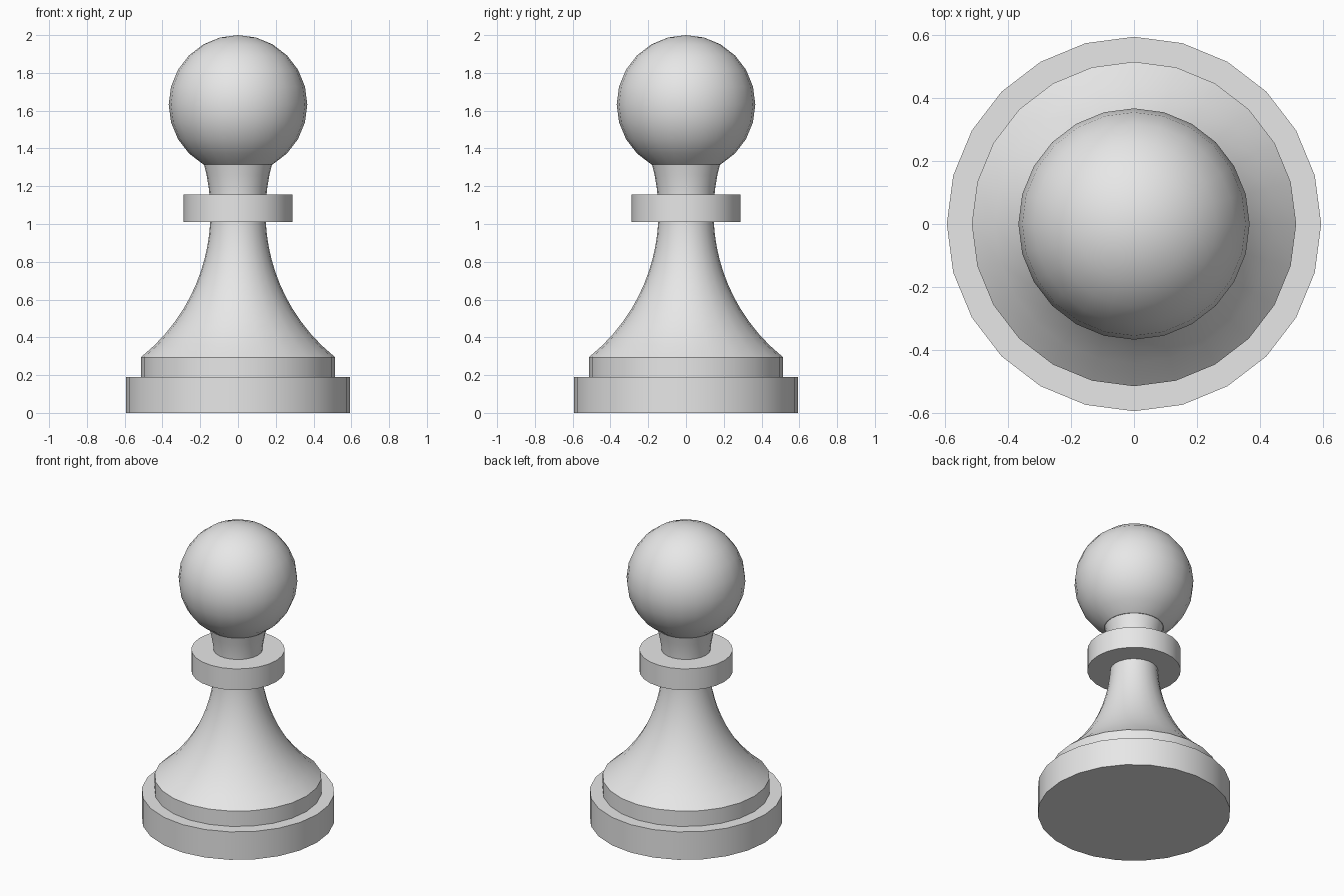
import bpy, bmesh
from math import sin, cos, pi, sqrt

SIDES = 24

cube = bpy.data.objects.get("Cube")
if cube:
    bpy.data.objects.remove(cube, do_unlink=True)

grey = bpy.data.materials.new("light_grey")
grey.use_nodes = True
grey.diffuse_color = (0.8, 0.8, 0.8, 1)
grey.node_tree.nodes["Principled BSDF"].inputs["Base Color"].default_value = (0.8, 0.8, 0.8, 1)


def lathe(name, profile):
    """Turn a list of (radius, height) points around the z axis."""
    bm = bmesh.new()
    verts = [bm.verts.new((r, 0, z)) for r, z in profile]
    edges = [bm.edges.new(pair) for pair in zip(verts, verts[1:])]
    bmesh.ops.spin(bm, geom=verts + edges, cent=(0, 0, 0), axis=(0, 0, 1),
                   angle=2 * pi, steps=SIDES, use_duplicate=False)
    bmesh.ops.remove_doubles(bm, verts=bm.verts, dist=0.0005)
    bmesh.ops.recalc_face_normals(bm, faces=bm.faces)
    mesh = bpy.data.meshes.new(name)
    bm.to_mesh(mesh)
    bm.free()
    mesh.materials.append(grey)
    obj = bpy.data.objects.new(name, mesh)
    bpy.context.collection.objects.link(obj)
    bpy.ops.object.select_all(action='DESELECT')
    obj.select_set(True)
    bpy.context.view_layer.objects.active = obj
    bpy.ops.object.shade_smooth_by_angle(angle=pi / 6)
    return obj


def disc(name, radius, bottom, top):
    return lathe(name, [(0, bottom), (radius, bottom), (radius, top), (0, top)])


# Foot and collar discs
disc("base", 0.594, 0, 0.19)
disc("collar", 0.288, 1.01, 1.155)

# Stem: a straight step, then a concave arc that is narrowest inside the collar
WAIST, WAIST_Z, ARC = 0.146, 1.06, 0.98
low, high, steps = 0.294, 1.325, 16
heights = [low + (high - low) * i / steps for i in range(steps + 1)]
flare = [(WAIST + ARC - sqrt(ARC ** 2 - (z - WAIST_Z) ** 2), z) for z in heights]
lathe("stem", [(0, 0.17), (flare[0][0], 0.17)] + flare + [(0, high)])

# Ball head, cut flat where it meets the neck
R, CENTRE = 0.367, 1.633
ball = [(R * sin(a), CENTRE - R * cos(a)) for a in (pi * i / 12 for i in range(2, 13))]
lathe("head", [(0, ball[0][1])] + ball)
